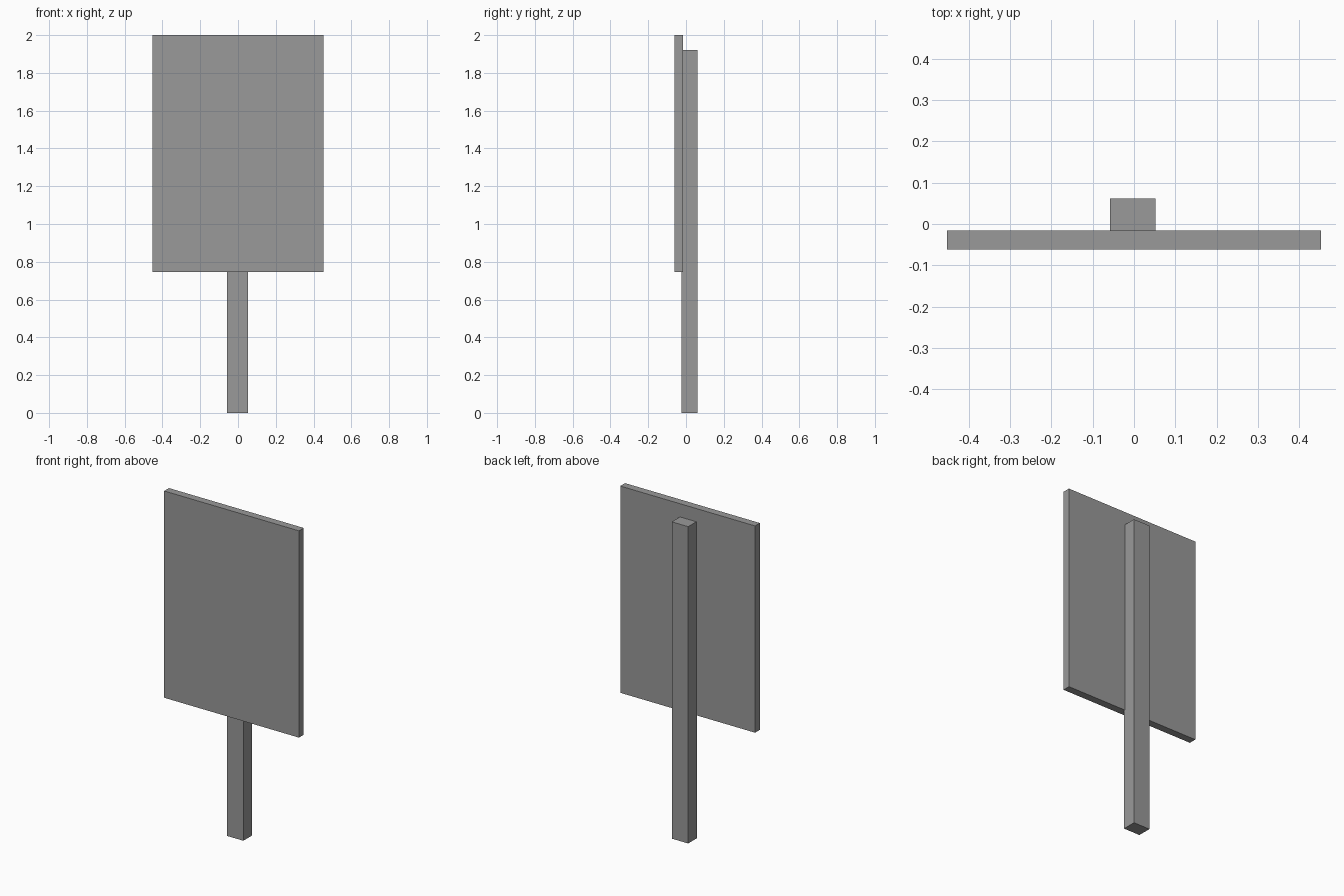
import bpy

if "Cube" in bpy.data.objects:
    bpy.data.objects.remove(bpy.data.objects["Cube"])

# Dark grey finish shared by both parts
grey = bpy.data.materials.new("dark_grey")
grey.diffuse_color = (0.32, 0.32, 0.32, 1)
grey.use_nodes = True
grey.node_tree.nodes["Principled BSDF"].inputs["Base Color"].default_value = grey.diffuse_color


def box(name, lo, hi):
    """Axis-aligned box between two corners."""
    bpy.ops.mesh.primitive_cube_add(size=1, location=[(a + b) / 2 for a, b in zip(lo, hi)])
    ob = bpy.context.object
    ob.name = name
    ob.scale = [b - a for a, b in zip(lo, hi)]
    bpy.ops.object.transform_apply(location=False, rotation=False, scale=True)
    ob.data.materials.append(grey)
    return ob


# Flat board facing the front
box("sign_board", (-0.452, -0.062, 0.747), (0.452, -0.016, 2.0))

# Post behind the board, stopping just short of its top edge
box("sign_post", (-0.058, -0.023, 0.0), (0.052, 0.062, 1.92))
